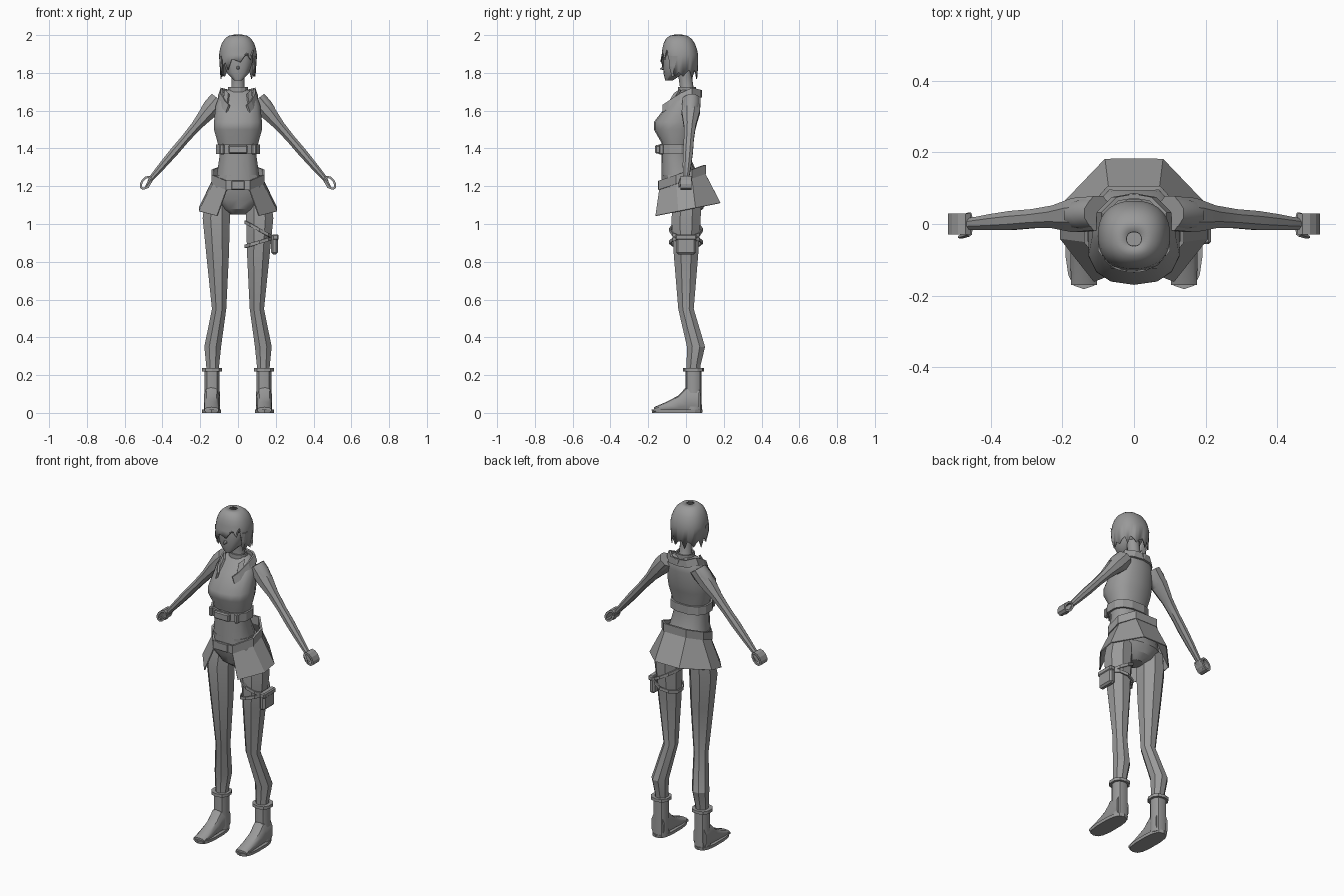
import bpy, bmesh, math
from mathutils import Vector as V

if "Cube" in bpy.data.objects:
    bpy.data.objects.remove(bpy.data.objects["Cube"])

grey = bpy.data.materials.new("plain grey")
grey.use_nodes = True
grey.diffuse_color = (.32, .32, .32, 1)
grey.node_tree.nodes["Principled BSDF"].inputs["Base Color"].default_value = grey.diffuse_color
X, Y, Z = V((1, 0, 0)), V((0, 1, 0)), V((0, 0, 1))


def finish(name, bm, mirror=False, thick=0, smooth=0):
    bmesh.ops.recalc_face_normals(bm, faces=bm.faces)
    mesh = bpy.data.meshes.new(name)
    bm.to_mesh(mesh)
    bm.free()
    part = bpy.data.objects.new(name, mesh)
    bpy.context.collection.objects.link(part)
    mesh.materials.append(grey)
    if smooth:
        bpy.ops.object.select_all(action='DESELECT')
        part.select_set(True)
        bpy.context.view_layer.objects.active = part
        bpy.ops.object.shade_smooth_by_angle(angle=math.radians(smooth))
    if mirror:
        part.modifiers.new("mirror", 'MIRROR')
    if thick:
        solid = part.modifiers.new("thickness", 'SOLIDIFY')
        solid.thickness, solid.offset = thick, 0


def oval(centre, u, v, a, b, sides=12, square=2):
    """Points round an outline; a higher square value gives fuller corners."""
    points = []
    for i in range(sides):
        angle = math.tau * (i + .5) / sides
        s, c = math.sin(angle), math.cos(angle)
        points.append(V(centre) + u * a * math.copysign(abs(c) ** (2 / square), c)
                      + v * b * math.copysign(abs(s) ** (2 / square), s))
    return points


def skin(name, rings, closed=True, caps=True, **look):
    """Join rings of points with faces."""
    bm = bmesh.new()
    rows = [[bm.verts.new(point) for point in ring] for ring in rings]
    count = len(rows[0])
    for low, high in zip(rows, rows[1:]):
        for i in range(count if closed else count - 1):
            j = (i + 1) % count
            bm.faces.new((low[i], low[j], high[j], high[i]))
    if caps:
        bm.faces.new(rows[0])
        bm.faces.new(rows[-1])
    finish(name, bm, **look)


def body(name, rows, sides=14, square=2.4, **look):
    """Upright form from rows of height, half width, front and back."""
    skin(name, [oval((0, (front + back) / 2, z), X, Y, width, (back - front) / 2, sides, square)
                for z, width, front, back in rows], **look)


def limb(name, start, end, radii, u=X, v=Y, flat=1.0, sides=8, square=2, **look):
    """Straight limb with evenly spaced radii; flat is depth over width."""
    steps = len(radii) - 1
    skin(name, [oval(V(start).lerp(V(end), i / steps), u, v, r, r * flat, sides, square)
                for i, r in enumerate(radii)], **look)


def band(name, points, rise, closed=True, thick=.012, **look):
    """Strip of material following a line of points."""
    skin(name, [points, [point + rise for point in points]], closed, False, thick=thick, **look)


def box(name, centre, size, bevel=.006, **look):
    bm = bmesh.new()
    bmesh.ops.create_cube(bm, size=1)
    bmesh.ops.scale(bm, vec=size, verts=bm.verts)
    bmesh.ops.translate(bm, vec=centre, verts=bm.verts)
    bmesh.ops.bevel(bm, geom=bm.edges[:], offset=bevel, segments=1, affect='EDGES')
    finish(name, bm, **look)


# Torso, pelvis, neck and head
body("torso", [(1.22, .12, -.13, .08), (1.36, .1, -.13, .02), (1.43, .11, -.13, .03),
               (1.5, .13, -.17, .05), (1.54, .13, -.17, .06), (1.63, .12, -.1, .07),
               (1.68, .1, -.06, .07), (1.71, .06, -.03, .05)], smooth=40)
body("pelvis", [(1.05, .04, -.04, .05), (1.08, .09, -.08, .09), (1.13, .14, -.1, .11),
                (1.19, .14, -.12, .1), (1.26, .12, -.13, .07)], smooth=30)
limb("neck", (0, .01, 1.68), (0, -.01, 1.82), [.05, .036, .036, .036], sides=10, smooth=40)
body("head", [(1.76, .02, -.11, -.07), (1.8, .06, -.12, -.01), (1.86, .08, -.12, .03),
              (1.92, .08, -.12, .04), (1.96, .07, -.1, .03)], smooth=50)
limb("nose", (0, -.11, 1.83), (0, -.137, 1.82), [.014, .003], v=Z, sides=6)

# Bobbed hair: dome with a ragged lower edge and a swept fringe
hair = []
for step in range(7):
    angle = step / 4
    size = math.cos(angle) ** .6
    hair.append(oval((0, -.03 - step * .002, 1.86 + .14 * math.sin(angle)), X, Y,
                     .1 * size, .096 * size, sides=32, square=2.3))
for i, point in enumerate(hair[0]):
    tooth = .035 * (i % 3 == 0) + .012 * (i % 2)
    if point.y < -.085:
        point.z = 1.885 + point.x * .45 - tooth
        point.y -= .006
    else:
        point.z = 1.815 - tooth
        point.x *= .9
        point.y *= .9
skin("hair", hair, caps=False, thick=.006, smooth=45)
limb("side_lock", (.09, -.06, 1.89), (.08, -.07, 1.78), [.012, .01, .002],
     flat=2.5, sides=6, mirror=True)

# Arms with short sleeve caps and curled hands
along = V((.6, 0, -.8))
across = V((.8, 0, .6))
shoulder, wrist = V((.1, .03, 1.66)), V((.46, 0, 1.24))
limb("arm", shoulder, wrist, [.045, .045, .03, .025, .025, .021, .015],
     u=across, flat=1.15, mirror=True, smooth=40)
limb("sleeve_cap", shoulder, shoulder.lerp(wrist, .17), [.05, .053, .046],
     u=across, flat=.9, sides=10, mirror=True, smooth=40)
band("curled_fingers", oval((.488, -.03, 1.218), along, across, .036, .021, sides=10),
     Y * .06, mirror=True)
limb("palm", wrist, (.482, 0, 1.195), [.014, .012, .009], u=across, flat=2.5, mirror=True)
limb("thumb", wrist - Y * .025, (.488, -.036, 1.197), [.01, .009, .005],
     u=across, sides=6, mirror=True)

# Open vest collar and neck band
collar = [V(point) for point in [(0, .08, 1.67), (.06, .07, 1.67), (.1, .03, 1.68),
                                 (.1, -.03, 1.65), (.08, -.09, 1.61), (.06, -.12, 1.59)]]
band("vest_collar", collar, V((-.014, 0, .04)), closed=False, mirror=True)
band("lapel", collar[-2:], V((-.012, .06, .1)), closed=False, mirror=True)
band("neck_band", oval((0, .005, 1.7), X, Y, .05, .046), Z * .025, thick=.008)

# Waist belt with front plate and loops
band("waist_belt", oval((0, -.055, 1.37), X, Y, .114, .088, square=2.5), Z * .05)
box("waist_plate", (0, -.148, 1.395), (.1, .03, .045))
box("belt_loop", (.085, -.13, 1.395), (.025, .026, .056), mirror=True)

# Flared skirt, open in front, with a slanted belt
waist = [(0, .1), (.07, .1), (.13, .03), (.13, -.05), (.06, -.14)]
hem = [(0, .18), (.08, .18), (.205, .05), (.205, -.04), (.11, -.16)]
skin("skirt", [[V((x, y, 1.23 + .35 * y)) for x, y in waist],
               [V((x, y, 1.075 + .2 * y)) for x, y in hem]],
     closed=False, caps=False, thick=.006, mirror=True)
band("hip_belt", [V((x * 1.03, y, 1.23 + .35 * y)) for x, y in waist + [(0, -.14)]],
     Z * .048, closed=False, mirror=True)
box("hip_buckle", (0, -.142, 1.205), (.07, .014, .05), bevel=.004)

# Legs
leg = [(.2, .134, .04, .036), (.25, .134, .04, .037), (.35, .134, .053, .048),
       (.55, .1, 0, .041), (.84, .108, 0, .065), (1.03, .115, 0, .078), (1.13, .11, .01, .07)]
skin("leg", [oval((x, y, z), X, Y, r, r * 1.08, sides=8) for z, x, y, r in leg],
     mirror=True, smooth=25)

# Boots
ankle = V((.137, .04, .23))
limb("boot_shaft", ankle - Z * .22, ankle, [.044, .042, .042], sides=10, square=2.4,
     mirror=True, smooth=40)
limb("boot_cuff", ankle - Z * .01, ankle + Z * .008, [.055, .055], sides=10, square=2.4,
     mirror=True)
foot = [(.07, .068), (0, .068), (-.04, .046), (-.1, .03), (-.17, .015)]
skin("boot_foot", [oval((.14, y, h), X, Z, .036 + h / 10, h, sides=10, square=2.6)
                   for y, h in foot], mirror=True, smooth=40)
limb("boot_sole", (.14, -.047, 0), (.14, -.047, .018), [.051, .052], flat=2.6, sides=14,
     square=2.8, mirror=True)

# Thigh straps and holster on the left leg
for name, height, slope in [("upper_strap", .96, -.55), ("lower_strap", .895, .3)]:
    strap = oval((.113, 0, height), X, Y, .078, .085, sides=10)
    for point in strap:
        point.z += slope * (point.x - .113)
    band(name, strap, Z * .018, thick=.008)
box("holster", (.193, 0, .892), (.036, .105, .105), bevel=.01)
box("holster_flap", (.198, 0, .93), (.034, .112, .03))
